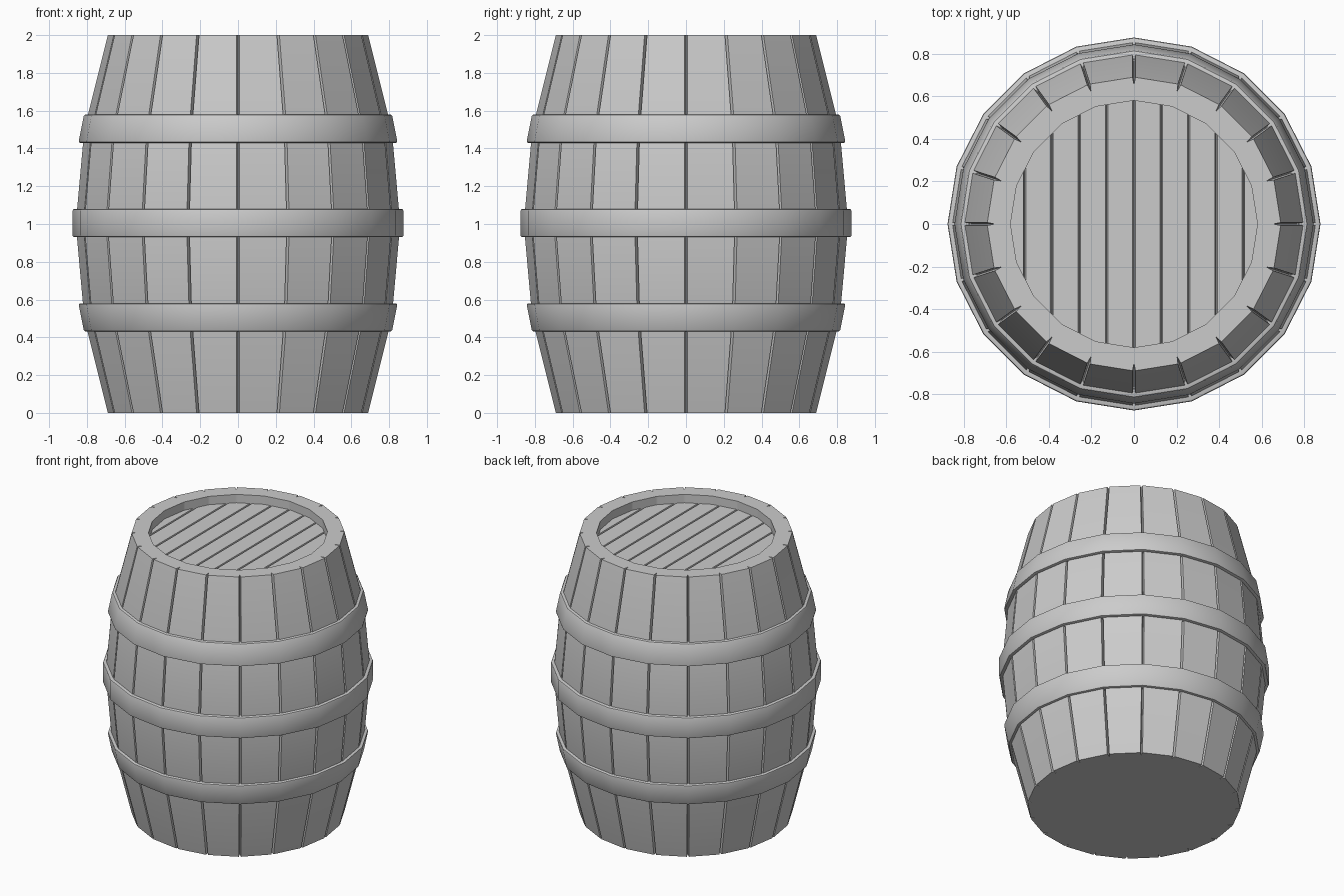
import bpy, bmesh, math

SIDES = 20
STEP = 2 * math.pi / SIDES
GROOVE = 0.007          # half width of the gaps between staves
DEPTH = 0.035           # depth of the gaps
LID_Z, LID_R = 1.94, 0.58

cube = bpy.data.objects.get("Cube")
if cube:
    bpy.data.objects.remove(cube, do_unlink=True)

grey = bpy.data.materials.new("plain grey")
grey.use_nodes = True
colour = (0.6, 0.6, 0.6, 1)
grey.diffuse_color = colour
for node in grey.node_tree.nodes:
    if node.type == 'BSDF_PRINCIPLED':
        node.inputs["Base Color"].default_value = colour


def finish(bm, name):
    bmesh.ops.recalc_face_normals(bm, faces=bm.faces)
    mesh = bpy.data.meshes.new(name)
    bm.to_mesh(mesh)
    bm.free()
    mesh.materials.append(grey)
    obj = bpy.data.objects.new(name, mesh)
    bpy.context.collection.objects.link(obj)
    bpy.ops.object.select_all(action='DESELECT')
    obj.select_set(True)
    bpy.context.view_layer.objects.active = obj
    bpy.ops.object.shade_smooth_by_angle(angle=math.radians(30))
    return obj


def polar(r, a):
    return r * math.cos(a), r * math.sin(a)


def bridge(bm, a, b):
    n = len(a)
    return [bm.faces.new((a[i], a[(i + 1) % n], b[(i + 1) % n], b[i])) for i in range(n)]


def stave_ring(bm, r, z, depth):
    """Polygon ring with a notch at each corner."""
    verts = []
    for k in range(SIDES):
        for side in (-1, 0, 1):
            a = k * STEP
            x, y = polar(r - (0 if side else depth), a)
            if side:
                # slide along the straight edge towards the next corner
                ex, ey = polar(r, a + side * STEP)
                t = GROOVE / math.hypot(ex - x, ey - y)
                x, y = x + (ex - x) * t, y + (ey - y) * t
            verts.append(bm.verts.new((x, y, z)))
    return verts


# Barrel body: notched staves, flat base, rim and recessed inner wall
bm = bmesh.new()
profile = [(0.69, 0), (0.815, 0.5), (0.86, 1), (0.815, 1.5), (0.69, 2)]
rings = [stave_ring(bm, r, z, DEPTH) for r, z in profile]
rings += [stave_ring(bm, LID_R, z, 0) for z in (2, LID_Z - 0.03)]
for low, high in zip(rings, rings[1:]):
    bridge(bm, low, high)
bm.faces.new(rings[0])
finish(bm, "barrel_staves")

# Lid: flat disc with V grooves between the planks
bm = bmesh.new()
bm.faces.new([bm.verts.new((*polar(LID_R, k * STEP), LID_Z)) for k in range(SIDES)])
seams = [i * 0.1285 for i in range(-4, 5)]
for seam in seams:
    for offset in (-0.006, 0, 0.006):
        bmesh.ops.bisect_plane(bm, geom=bm.verts[:] + bm.edges[:] + bm.faces[:], dist=1e-5,
                               plane_co=(seam + offset, 0, 0), plane_no=(1, 0, 0))
for v in bm.verts:
    if any(abs(v.co.x - seam) < 1e-4 for seam in seams):
        v.co.z -= 0.02
finish(bm, "lid_planks")


# Hoops: rectangular section swept round the barrel, edges softened
def hoop(name, z0, z1, r0, r1):
    bm = bmesh.new()
    section = [(r0 - 0.05, z0), (r0, z0), (r1, z1), (r1 - 0.05, z1)]
    loops = [[bm.verts.new((*polar(r, k * STEP), z)) for k in range(SIDES)]
             for r, z in section]
    for i in range(4):
        bridge(bm, loops[i], loops[(i + 1) % 4])
    rims = [e for e in bm.edges if abs(e.verts[0].co.z - e.verts[1].co.z) < 1e-5
            and all(v in loops[1] for v in e.verts) or all(v in loops[2] for v in e.verts)]
    bmesh.ops.bevel(bm, geom=rims, offset=0.01, segments=2, profile=0.5, affect='EDGES')
    finish(bm, name)


hoop("lower_hoop", 0.43, 0.58, 0.815, 0.845)
hoop("middle_hoop", 0.93, 1.08, 0.876, 0.876)
hoop("upper_hoop", 1.43, 1.58, 0.845, 0.815)
